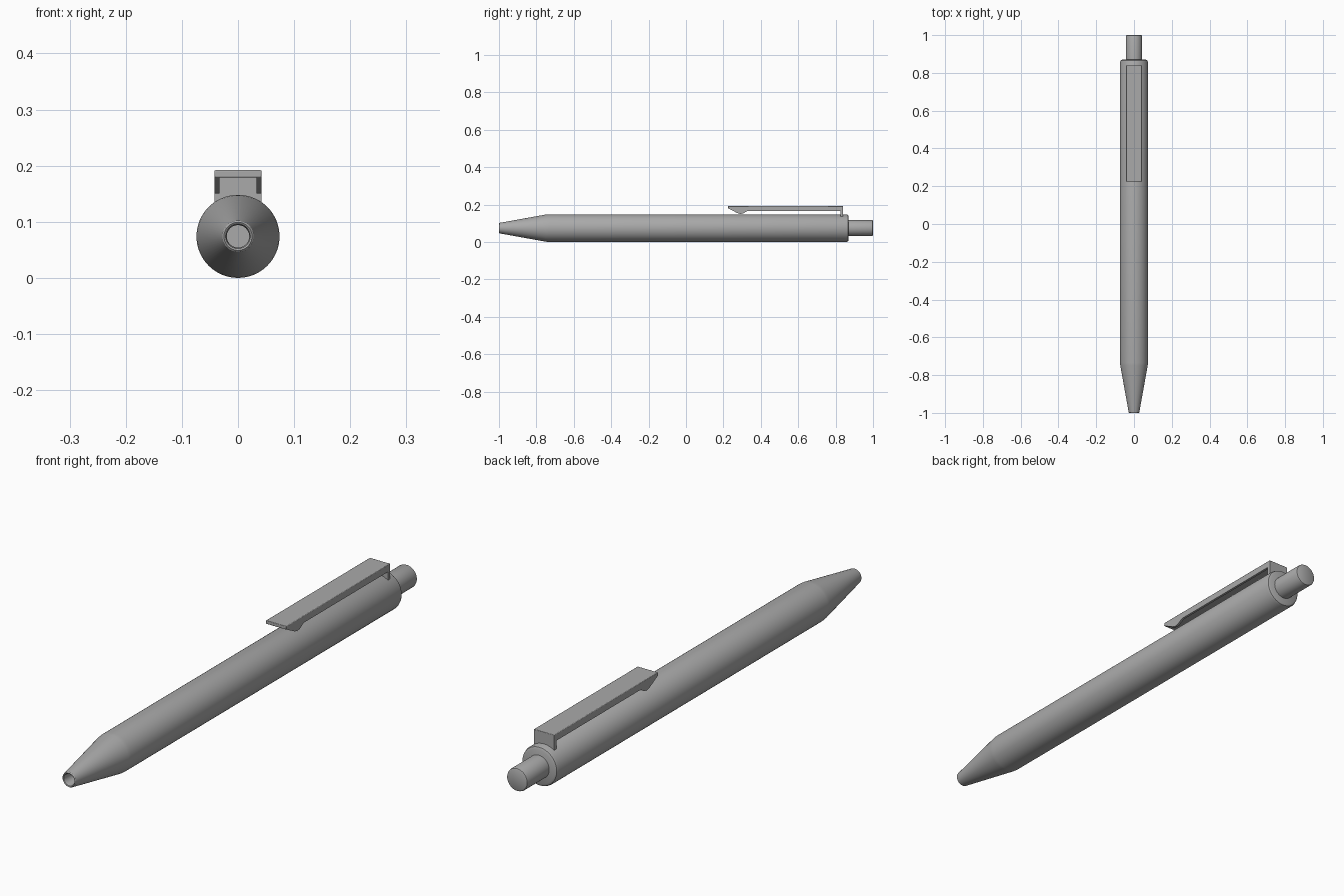
import bpy, bmesh, math
from mathutils import Matrix, Vector

cube = bpy.data.objects.get("Cube")
if cube:
    bpy.data.objects.remove(cube, do_unlink=True)

AXIS_Z = 0.074

grey = bpy.data.materials.new("plain grey")
grey.use_nodes = True
grey.diffuse_color = (0.4, 0.4, 0.4, 1)
grey.node_tree.nodes["Principled BSDF"].inputs["Base Color"].default_value = grey.diffuse_color


def finish(name, bm, bevel=0.0, angle=30):
    bmesh.ops.remove_doubles(bm, verts=bm.verts, dist=1e-5)
    bmesh.ops.recalc_face_normals(bm, faces=bm.faces)
    mesh = bpy.data.meshes.new(name)
    bm.to_mesh(mesh)
    bm.free()
    mesh.materials.append(grey)
    obj = bpy.data.objects.new(name, mesh)
    bpy.context.collection.objects.link(obj)
    if bevel:
        mod = obj.modifiers.new("soft edges", 'BEVEL')
        mod.width, mod.segments, mod.limit_method = bevel, 2, 'ANGLE'
    bpy.ops.object.select_all(action='DESELECT')
    obj.select_set(True)
    bpy.context.view_layer.objects.active = obj
    bpy.ops.object.shade_smooth_by_angle(angle=math.radians(angle))
    return obj


def lathe(name, profile, steps=64):
    """Spin (y, radius) points about the long axis."""
    bm = bmesh.new()
    verts = [bm.verts.new((0, y, AXIS_Z + r)) for y, r in profile]
    edges = [bm.edges.new(pair) for pair in zip(verts, verts[1:])]
    bmesh.ops.spin(bm, geom=verts + edges, cent=(0, 0, AXIS_Z), axis=(0, 1, 0),
                   angle=math.tau, steps=steps, use_duplicate=False)
    return finish(name, bm)


def plate(name, outline, x0, x1, bevel=0.0):
    """Extrude a (y, z) outline from x0 to x1."""
    bm = bmesh.new()
    face = bm.faces.new([bm.verts.new((x0, y, z)) for y, z in outline])
    out = bmesh.ops.extrude_face_region(bm, geom=[face])
    moved = [v for v in out["geom"] if isinstance(v, bmesh.types.BMVert)]
    bmesh.ops.translate(bm, verts=moved, vec=(x1 - x0, 0, 0))
    return finish(name, bm, bevel)


# Barrel with tapered nose, hollow tip and chamfered rear
lathe("barrel", [(-0.9, 0), (-0.9, 0.02), (-0.99, 0.02), (-0.998, 0.022),
                 (-1, 0.025), (-0.997, 0.028), (-0.75, 0.0725), (-0.735, 0.074),
                 (0.858, 0.074), (0.866, 0.071), (0.87, 0.063), (0.87, 0)])

# Push button
lathe("push_button", [(0.85, 0), (0.85, 0.043), (0.994, 0.043),
                      (0.998, 0.0415), (1, 0.038), (1, 0)], 48)

# Clip: top strip, two side flanges with a gripping bump, rear leg
HALF, WALL = 0.042, 0.009
plate("clip_top", [(0.225, 0.192), (0.225, 0.179), (0.84, 0.179), (0.84, 0.192)],
      -HALF, HALF, 0.002)
flange = [(0.228, 0.188), (0.226, 0.18), (0.275, 0.154), (0.29, 0.15), (0.305, 0.152),
          (0.325, 0.164), (0.335, 0.166), (0.838, 0.166), (0.838, 0.188)]
for side, sign in (("left", 1), ("right", -1)):
    plate("clip_flange_" + side, flange, sign * (HALF - WALL), sign * HALF)
plate("clip_leg", [(0.826, 0.19), (0.826, 0.12), (0.84, 0.12), (0.84, 0.19)], -HALF, HALF)
